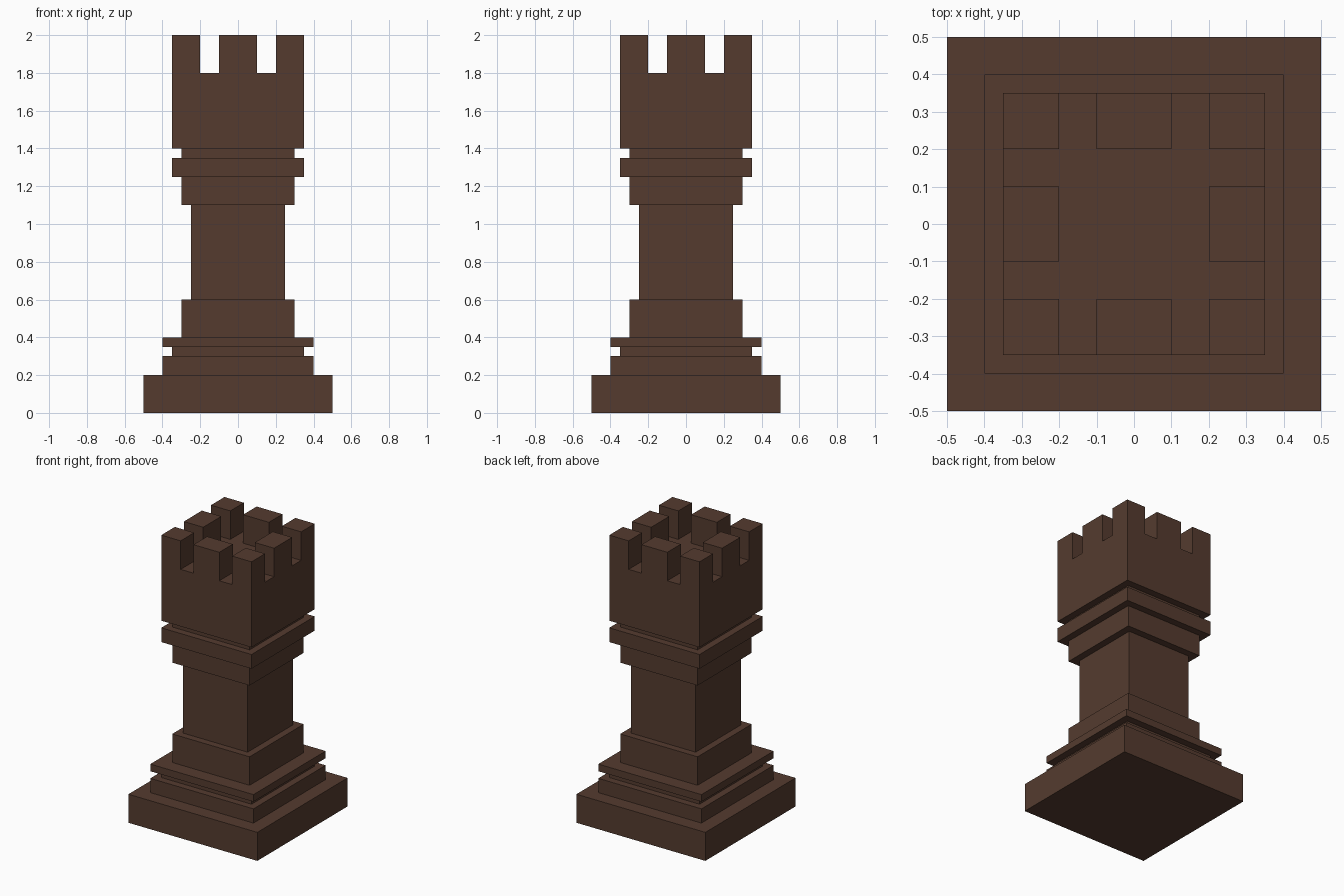
import bpy
import bmesh
from mathutils import Matrix, Vector

default = bpy.data.objects.get("Cube")
if default:
    bpy.data.objects.remove(default, do_unlink=True)

# Single dark wood colour
wood = bpy.data.materials.new("dark brown wood")
wood.use_nodes = True
colour = (0.09, 0.044, 0.028, 1)
wood.diffuse_color = colour
wood.node_tree.nodes["Principled BSDF"].inputs["Base Color"].default_value = colour


def block(bm, half, low, high):
    """Square block centred on the vertical axis."""
    size = Matrix.Diagonal((2 * half, 2 * half, high - low, 1))
    place = Matrix.Translation((0, 0, (low + high) / 2))
    bmesh.ops.create_cube(bm, size=1, matrix=place @ size)


def finish(bm, name):
    bmesh.ops.recalc_face_normals(bm, faces=bm.faces)
    mesh = bpy.data.meshes.new(name)
    bm.to_mesh(mesh)
    bm.free()
    mesh.materials.append(wood)
    bpy.context.collection.objects.link(bpy.data.objects.new(name, mesh))


def raise_faces(bm, faces, height):
    """Extrude faces straight up or down."""
    new = bmesh.ops.extrude_face_region(bm, geom=faces)["geom"]
    verts = [v for v in new if isinstance(v, bmesh.types.BMVert)]
    bmesh.ops.translate(bm, verts=verts, vec=(0, 0, height))


# Stacked square tiers: name, half width, top height
tiers = [
    ("base_plinth", 0.5, 0.2),
    ("base_step", 0.4, 0.3),
    ("base_groove", 0.35, 0.35),
    ("base_rim", 0.4, 0.4),
    ("lower_shaft", 0.3, 0.6),
    ("shaft", 0.25, 1.1),
    ("collar", 0.3, 1.25),
    ("collar_rim", 0.35, 1.35),
    ("neck", 0.3, 1.4),
]
low = 0
for name, half, high in tiers:
    bm = bmesh.new()
    block(bm, half, low, high)
    finish(bm, name)
    low = high

# Crown: slice the top into cells, raise the battlements, sink the middle
bm = bmesh.new()
wall_top = 1.8
block(bm, 0.35, low, wall_top)
for axis in (Vector((1, 0, 0)), Vector((0, 1, 0))):
    for cut in (-0.2, -0.1, 0.1, 0.2):
        bmesh.ops.bisect_plane(bm, geom=bm.verts[:] + bm.edges[:] + bm.faces[:],
                               plane_co=axis * cut, plane_no=axis)
bm.normal_update()
battlements, well = [], []
for face in bm.faces:
    if face.normal.z < 0.9:
        continue
    c = face.calc_center_median()
    near, far = sorted((abs(c.x), abs(c.y)))
    if far < 0.2:
        well.append(face)
    elif near < 0.1 or near > 0.2:
        battlements.append(face)
raise_faces(bm, battlements, 0.2)
raise_faces(bm, well, -0.2)
bmesh.ops.dissolve_limit(bm, angle_limit=0.01, verts=bm.verts, edges=bm.edges)
finish(bm, "crown")
